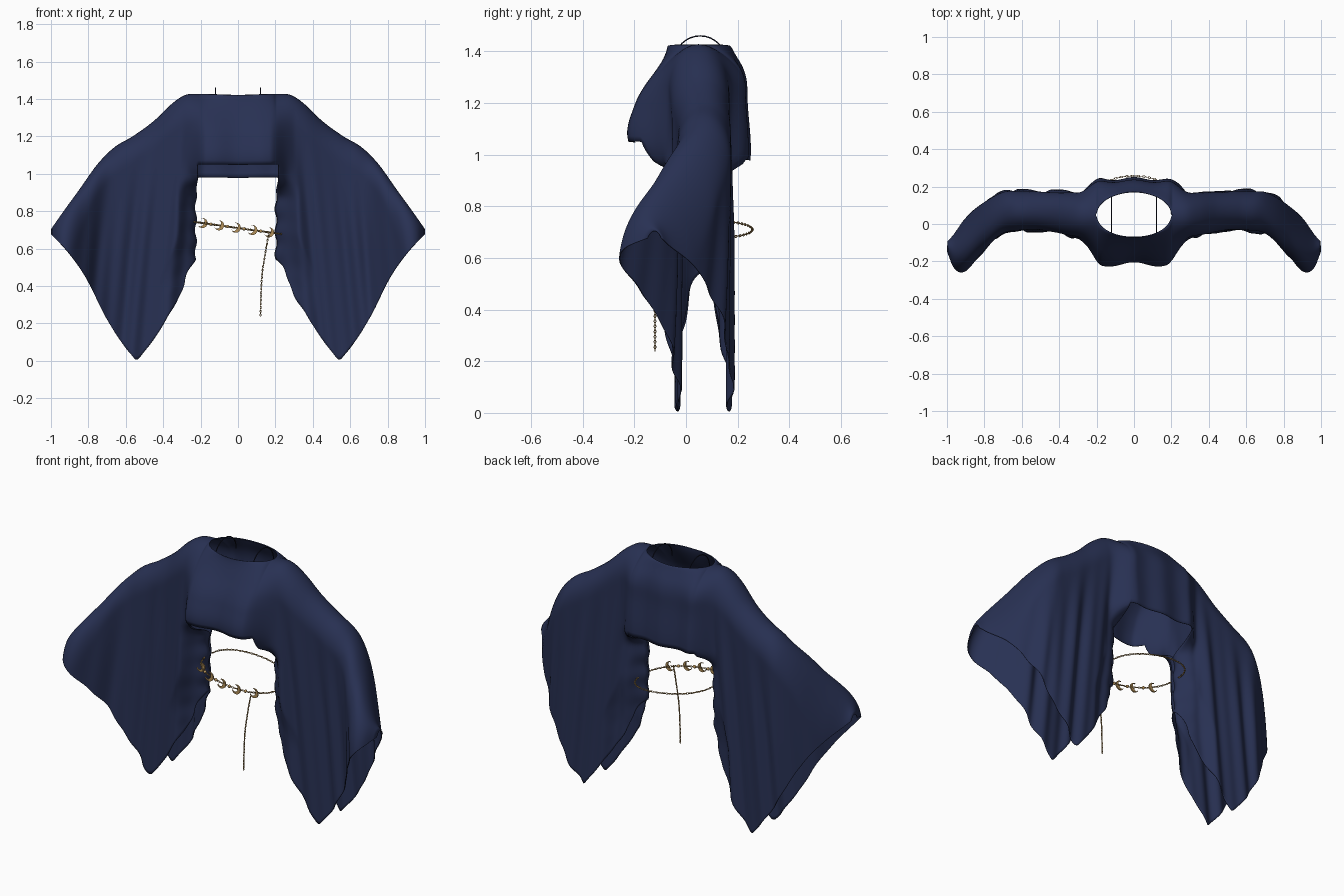
import bpy, bmesh, math
from mathutils import Vector, Matrix

if "Cube" in bpy.data.objects:
    bpy.data.objects.remove(bpy.data.objects["Cube"], do_unlink=True)


def material(name, rgb, rough=0.7):
    m = bpy.data.materials.new(name)
    m.use_nodes = True
    m.diffuse_color = (*rgb, 1)
    b = m.node_tree.nodes["Principled BSDF"]
    b.inputs["Base Color"].default_value = (*rgb, 1)
    b.inputs["Roughness"].default_value = rough
    return m


NAVY = material("navy cloth", (0.021, 0.030, 0.086))
DARK = material("dark strap", (0.01, 0.012, 0.03))
GOLD = material("gold metal", (0.45, 0.28, 0.10))


def curve(pts, x):
    """Smooth curve through (position, value) pairs, clamped at the ends."""
    if x <= pts[0][0]:
        return pts[0][1]
    if x >= pts[-1][0]:
        return pts[-1][1]
    i = max(j for j in range(len(pts) - 1) if pts[j][0] <= x)

    def slope(j):
        a, b = pts[max(j - 1, 0)], pts[min(j + 1, len(pts) - 1)]
        return (b[1] - a[1]) / (b[0] - a[0])
    (x0, y0), (x1, y1) = pts[i], pts[i + 1]
    h = x1 - x0
    t = (x - x0) / h
    return ((2*t**3 - 3*t*t + 1) * y0 + (t**3 - 2*t*t + t) * h * slope(i)
            + (3*t*t - 2*t**3) * y1 + (t**3 - t*t) * h * slope(i + 1))


def ramp(a, b, v):
    t = min(max((v - a) / (b - a), 0), 1)
    return t * t * (3 - 2 * t)


# Shoulder line, sleeve hem, chest and back fullness
TOP_Z = [(0, 1.42), (.2, 1.425), (.28, 1.42), (.35, 1.375), (.45, 1.28), (.56, 1.2),
         (.66, 1.14), (.75, 1.05), (.85, .91), (.93, .8), (1, .7)]
MID_Y = [(0, .05), (.3, .05), (.5, .07), (.62, .07), (.7, .06), (.8, -.01), (.9, -.11),
         (.96, -.145), (1, -.12)]
WIDTH = [(0, .12), (.3, .115), (.5, .1), (.7, .108), (.82, .13), (.9, .14), (.96, .1), (1, .03)]
HEM = [(.21, .55), (.26, .48), (.3, .36), (.36, .26), (.44, .13), (.52, .025), (.54, .005),
       (.56, .02), (.63, .11), (.71, .24), (.81, .44), (.9, .57), (1, .68)]
CHEST = [(.72, 0), (.92, .25), (1.05, 1), (1.2, .82), (1.32, .36), (1.42, 0)]
BACK = [(.72, 0), (.88, .45), (.97, 1), (1.2, .87), (1.33, .75), (1.42, .2)]
INNER = .215


def cloth(x, s, frac):
    """Point on the garment; s is -1 in front and 1 behind, frac runs down."""
    ax = abs(x)
    top = curve(TOP_Z, ax)
    d = (top - curve(HEM, ax)) * frac
    z = top - d
    mid, w = curve(MID_Y, ax), curve(WIDTH, ax)
    start = mid
    if ax < .2:
        start += s * .12 * math.sqrt(1 - (ax / .2) ** 2)
    # Chest and back fullness
    if s < 0:
        full = .14 * curve(CHEST, z) * (1 - .08 * math.cos(24 * x))
    else:
        full = .07 * curve(BACK, z) * (1 + .1 * math.cos(30 * x))
    y = mid + s * (w + full * (1 - ramp(.17, .31, ax)))
    # Hanging folds
    q = x - .1 * d * (1 if x > 0 else -1)
    wave = math.sin(37 * q + s) + .6 * math.sin(61 * q + 2 * s)
    y += s * .01 * wave * ramp(.05, .6, d) * ramp(.94, .74, ax) * ramp(.1, .3, ax)
    # Rounded shoulder, flatter towards the wrist
    r = 1 - min(d / ((1.2 + .6 * ramp(.75, .9, ax)) * w + .02), 1)
    y = start + (y - start) * math.sqrt(max(0, 1 - r * r))
    # Sleeves close along a gathered inner seam
    k = min(max((ax - INNER) / (.11 + .09 * ramp(.7, .4, z)), 0), 1) ** .7
    pull = ramp(.98, .87, z) * (1 - k)
    y = .06 + (y - .06) * (1 - pull)
    return Vector((x + pull * (.006 * math.sin(52 * z + x) - .012), y, z))


def finish(bm, name, mat, smooth=True):
    me = bpy.data.meshes.new(name)
    bm.to_mesh(me)
    bm.free()
    me.materials.append(mat)
    for p in me.polygons:
        p.use_smooth = smooth
    ob = bpy.data.objects.new(name, me)
    bpy.context.collection.objects.link(ob)
    return ob


# Garment: front and back sheets joined over the shoulders, open at neck and waist
arm = [INNER + (.997 - INNER) * i / 80 for i in range(81)]
columns = ([-x for x in reversed(arm)]
           + [-INNER * math.cos(math.pi * i / 48) for i in range(1, 48)] + arm)
UPPER, LOWER = 26, 34
bm = bmesh.new()
for s, hem in ((-1, 1.05), (1, .98)):
    split = (1.424 - hem) / (1.424 - HEM[0][1])
    fracs = [split * (j / UPPER) ** 1.5 for j in range(UPPER + 1)]
    fracs += [split + (1 - split) * j / LOWER for j in range(1, LOWER + 1)]
    last = None
    for x in columns:
        body = abs(x) < INNER - .0001
        col = [bm.verts.new(cloth(x, s, f)) for f in (fracs[:UPPER + 1] if body else fracs)]
        if last:
            for j in range(min(len(last), len(col)) - 1):
                bm.faces.new((last[j], col[j], col[j + 1], last[j + 1]))
        last = col
bmesh.ops.remove_doubles(bm, verts=bm.verts, dist=.0002)
bmesh.ops.recalc_face_normals(bm, faces=bm.faces)
garment = finish(bm, "draped_top", NAVY)
mod = garment.modifiers.new("Thickness", "SOLIDIFY")
mod.thickness, mod.offset = .004, 0

# Hanger straps across the neck
for label, x in (("left", .12), ("right", -.12)):
    cu = bpy.data.curves.new(label + "_strap", "CURVE")
    cu.dimensions = "3D"
    cu.bevel_depth, cu.bevel_resolution = .003, 1
    sp = cu.splines.new("POLY")
    sp.points.add(16)
    for i, p in enumerate(sp.points):
        a = math.pi * i / 16
        p.co = (x, .055 - .1 * math.cos(a), 1.36 + .1 * math.sin(a), 1)
    cu.materials.append(DARK)
    bpy.context.collection.objects.link(bpy.data.objects.new(label + "_strap", cu))


def link_mesh(length, wire):
    """Oval chain link lying along x."""
    bm = bmesh.new()
    n, m = 10, 5
    rings = []
    for i in range(n):
        a = math.tau * i / n
        rings.append([])
        for j in range(m):
            b = math.tau * j / m
            r = 1 + wire / (length * .3) * math.cos(b)
            rings[-1].append(bm.verts.new((length * .5 * math.cos(a) * r,
                             length * .3 * math.sin(a) * r, wire * math.sin(b))))
    for i in range(n):
        p, q = rings[i], rings[(i + 1) % n]
        for j in range(m):
            k = (j + 1) % m
            bm.faces.new((p[j], p[k], q[k], q[j]))
    bmesh.ops.recalc_face_normals(bm, faces=bm.faces)
    me = bpy.data.meshes.new("link")
    bm.to_mesh(me)
    bm.free()
    return me


def chain(name, path, count, length):
    base = link_mesh(length, .0018)
    bm = bmesh.new()
    for i in range(count):
        p, q = path(i / count), path((i + 1) / count)
        turn = (q - p).to_track_quat("X", "Z").to_matrix().to_4x4()
        me = base.copy()
        me.transform(Matrix.Translation((p + q) / 2) @ turn
                     @ Matrix.Rotation(math.pi / 2 * (i % 2), 4, "X"))
        bm.from_mesh(me)
        bpy.data.meshes.remove(me)
    bpy.data.meshes.remove(base)
    finish(bm, name, GOLD)


# Waist chain, tilted towards the left hip
RX, RY, MID = .235, .192, .065


def belt(t):
    a = math.tau * t
    c, s = math.cos(a), math.sin(a)
    x = RX * c
    return Vector((x, MID + RY * math.copysign(abs(s) ** .75, s), .71 - .14 * x))


def belt_front(x):
    return Vector((x, MID - RY * (1 - (x / RX) ** 2) ** .375, .71 - .14 * x))


chain("waist_chain", belt, 96, .014)

# Loose end of the chain
TAIL = [(.24, .12), (.45, .128), (.6, .15), (.68, .165)]
chain("hanging_chain", lambda t: Vector((curve(TAIL, .68 - .44 * t), -.12, .68 - .44 * t)),
      44, .0115)

# Crescents and beads along the front of the chain
moons, beads = bmesh.new(), bmesh.new()
for i in range(5):
    x = -.19 + .089 * i
    spot = (Matrix.Translation(belt_front(x) + Vector((0, -.006, 0)))
            @ Matrix.Rotation(.5, 4, "Y"))
    rim = [(.027 * math.cos(a), .027 * math.sin(a))
           for a in (-2.2 + 4.4 * k / 14 for k in range(15))]
    cut = [(px * .62 - .008, pz * .86) for px, pz in rim]
    layers = [[moons.verts.new(spot @ Vector((px, dy, pz))) for px, pz in row]
              for row, dy in ((rim, -.004), (cut, -.004), (cut, .004), (rim, .004))]
    for a, b in zip(layers, layers[1:] + layers[:1]):
        for k in range(14):
            moons.faces.new((a[k], a[k + 1], b[k + 1], b[k]))
    if i < 4:
        bmesh.ops.create_icosphere(beads, subdivisions=2, radius=.009,
                                   matrix=Matrix.Translation(belt_front(x + .045)))
bmesh.ops.recalc_face_normals(moons, faces=moons.faces)
finish(moons, "crescent_charms", GOLD, False)
finish(beads, "chain_beads", GOLD)
